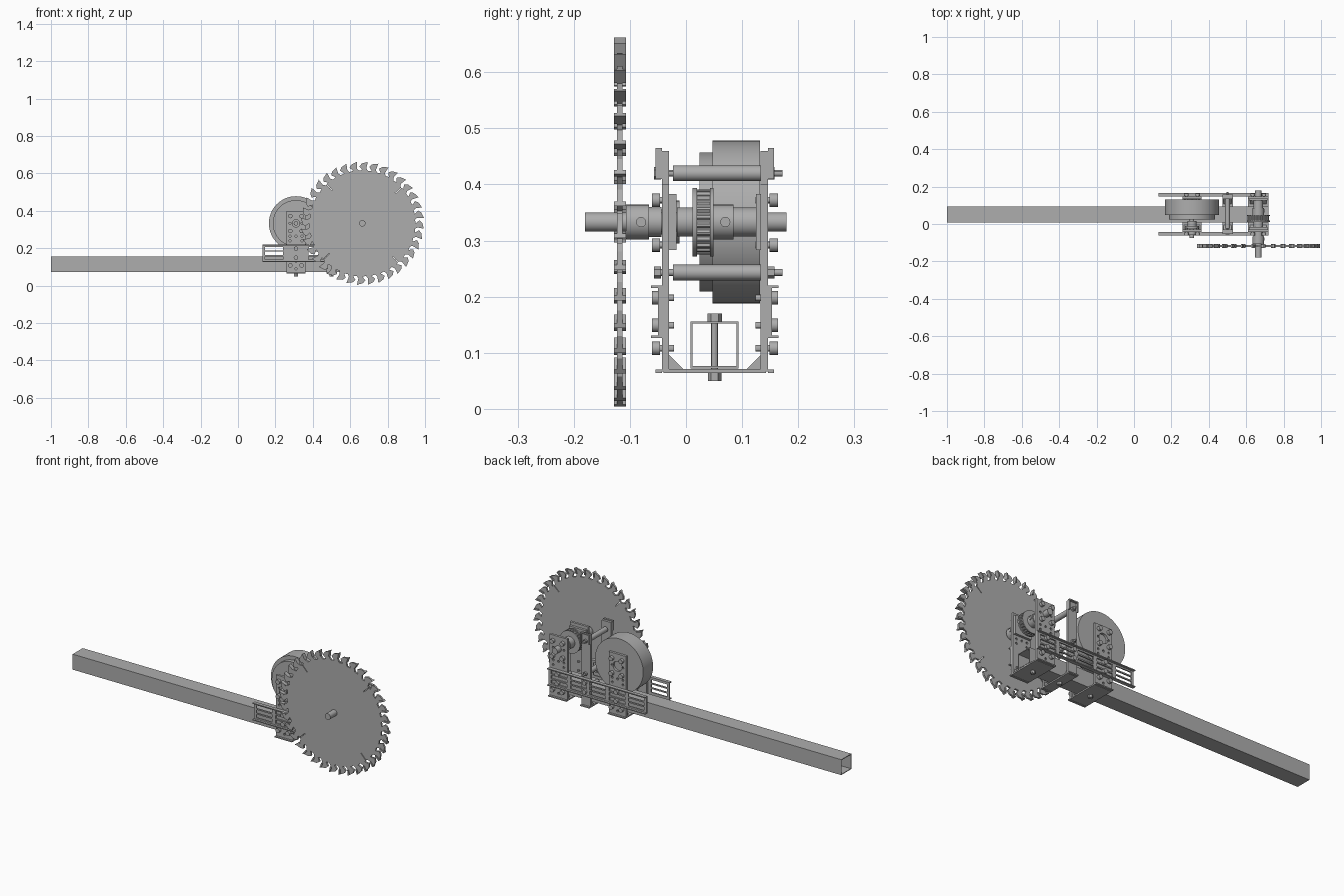
import bpy, bmesh, math
from mathutils import Matrix, Vector

if "Cube" in bpy.data.objects:
    bpy.data.objects.remove(bpy.data.objects["Cube"])

steel = bpy.data.materials.new("plain_grey")
steel.use_nodes = True
GREY = (0.42, 0.42, 0.42, 1)
steel.diffuse_color = GREY
steel.node_tree.nodes["Principled BSDF"].inputs["Base Color"].default_value = GREY
parts = []


def add(name, mesh):
    mesh.name = name
    mesh.materials.clear()
    mesh.materials.append(steel)
    ob = bpy.data.objects.new(name, mesh)
    bpy.context.collection.objects.link(ob)
    parts.append(ob)
    return ob


def box(name, x, y, z):
    """Box given by its (low, high) range on each axis."""
    bm = bmesh.new()
    size = [r[1] - r[0] for r in (x, y, z)]
    mid = Vector([(r[0] + r[1]) / 2 for r in (x, y, z)])
    bmesh.ops.create_cube(bm, size=1, matrix=Matrix.Translation(mid) @ Matrix.Diagonal((*size, 1)))
    me = bpy.data.meshes.new(name)
    bm.to_mesh(me)
    bm.free()
    return add(name, me)


def rod(name, centre, span, r, axis="Y", sides=32):
    """Cylinder; centre gives the two coordinates across the axis."""
    bm = bmesh.new()
    mid = (span[0] + span[1]) / 2
    if axis == "Y":
        loc, rot = (centre[0], mid, centre[1]), Matrix.Rotation(math.pi / 2, 4, "X")
    else:
        loc, rot = (centre[0], centre[1], mid), Matrix()
    bmesh.ops.create_cone(bm, cap_ends=True, segments=sides, radius1=r, radius2=r,
                          depth=span[1] - span[0], matrix=Matrix.Translation(loc) @ rot)
    me = bpy.data.meshes.new(name)
    bm.to_mesh(me)
    bm.free()
    return add(name, me)


def sheet(name, outlines, y0, y1):
    """Flat sheet in x and z; outlines after the first become holes."""
    cu = bpy.data.curves.new(name, "CURVE")
    cu.dimensions, cu.fill_mode, cu.extrude = "2D", "BOTH", (y1 - y0) / 2
    for pts in outlines:
        s = cu.splines.new("POLY")
        s.points.add(len(pts) - 1)
        for p, (x, z) in zip(s.points, pts):
            p.co = (x, z, 0, 1)
        s.use_cyclic_u = True
    tmp = bpy.data.objects.new(name, cu)
    bpy.context.collection.objects.link(tmp)
    bpy.context.view_layer.update()
    me = bpy.data.meshes.new_from_object(tmp.evaluated_get(bpy.context.evaluated_depsgraph_get()))
    bpy.data.objects.remove(tmp)
    me.transform(Matrix.Translation((0, (y0 + y1) / 2, 0)) @ Matrix.Rotation(math.pi / 2, 4, "X"))
    return add(name, me)


def rect(x0, x1, z0, z1):
    return [(x0, z0), (x1, z0), (x1, z1), (x0, z1)]


def ring(x, z, r, n=20):
    return [(x + r * math.cos(k * math.tau / n), z + r * math.sin(k * math.tau / n)) for k in range(n)]


MOTOR, MID, ARBOR, AXIS = 0.31, 0.5, 0.665, 0.333
BY, END = 0.051, 0.72

# Hollow square beam
for y in (0.008, 0.09):
    box("beam_side", (-1, END), (y, y + 0.004), (0.072, 0.156))
for z in (0.072, 0.152):
    box("beam_face", (-1, END), (0.012, 0.09), (z, z + 0.004))

# Saw blade with hooked teeth and four expansion slots
TEETH, R = 36, 0.33
outline = []
step = math.tau / TEETH


def polar(r, a):
    return (ARBOR + r * math.cos(a), AXIS + r * math.sin(a))


for k in range(TEETH):
    a = -k * step
    outline += [polar(R - 0.045, a), polar(R - 0.025, a + 0.3 * step), polar(R - 0.01, a + 0.05 * step),
                polar(R, a - 0.5 * step), polar(R - 0.035, a - 0.42 * step), polar(R - 0.048, a - 0.6 * step)]
    if k % 9 == 4:
        s = a - 0.75 * step
        outline += [polar(R - 0.047, s + 0.006), polar(R - 0.09, s + 0.008),
                    polar(R - 0.09, s - 0.008), polar(R - 0.047, s - 0.006)]
    tip = [polar(R, a - 0.5 * step), polar(R - 0.03, a - 0.43 * step),
           polar(R - 0.028, a - 0.3 * step), polar(R - 0.003, a - 0.36 * step)]
    sheet("tooth_tip", [tip], -0.128, -0.107)
sheet("saw_blade", [outline], -0.123, -0.113)

# Arbor shaft with collars, hubs and toothed pulley
rod("arbor_shaft", (ARBOR, AXIS), (-0.18, 0.179), 0.017)
for name, y0, y1, r in [("blade_collar", -0.107, -0.066, 0.031), ("front_spacer", -0.066, -0.044, 0.027),
                        ("pulley_hub", -0.016, 0.012, 0.026), ("pulley_front_flange", 0.012, 0.02, 0.061),
                        ("pulley_back_flange", 0.043, 0.049, 0.061), ("shaft_collar", 0.049, 0.085, 0.031),
                        ("back_spacer", 0.085, 0.127, 0.026)]:
    rod(name, (ARBOR, AXIS), (y0, y1), r)
gear = [polar(0.058 if (k // 2) % 2 else 0.054, k * math.tau / 96) for k in range(96)]
sheet("pulley_teeth", [gear], 0.02, 0.043)
for y in (-0.08, 0.07):
    screw = rod("set_screw", (0, 0), (0, 0.034), 0.009, "Z", 12)
    screw.data.transform(Matrix.Translation((ARBOR, y, AXIS)) @ Matrix.Rotation(math.pi / 2, 4, "Y"))

# Motor and its drive shaft
for name, y0, y1, r in [("motor_body", 0.047, 0.132, 0.145), ("motor_front", 0.024, 0.047, 0.124),
                        ("motor_shaft", -0.075, 0.024, 0.012), ("motor_pulley", -0.012, 0.015, 0.024),
                        ("motor_pulley_flange", -0.027, -0.012, 0.038), ("motor_nut", -0.058, -0.043, 0.022)]:
    rod(name, (MOTOR, AXIS), (y0, y1), r, "Y", 64)


def bolt(x, z, side):
    """Bolt head outside and nut inside of one side plate."""
    y = -0.043 if side < 0 else 0.146
    rod("bolt_head", (x, z), sorted((y + side * 0.003, y + side * 0.018)), 0.012, "Y", 16)
    rod("bolt_stem", (x, z), sorted((y - side * 0.022, y + side * 0.01)), 0.006, "Y", 12)


# Side plates, straps, gussets and bolts at each station
for x, half, top in ((MOTOR, 0.052, 0.4), (MID, 0.028, 0.46), (ARBOR, 0.055, 0.4)):
    wide = half > 0.04
    for side, y0, y1 in ((-1, -0.043, -0.03), (1, 0.133, 0.146)):
        holes = []
        if wide:
            holes = [ring(x, AXIS, 0.027)] if x == MOTOR and side > 0 else []
            holes += [ring(x + s * 0.032, z, 0.006, 10) for s in (-1, 1) for z in (0.24, 0.265, AXIS)]
            holes += [ring(x, z, 0.006, 10) for z in (0.09, 0.13, 0.265)]
        sheet("side_plate", [rect(x - half, x + half, 0.067, top)] + holes, y0, y1)
        out = y0 if side < 0 else y1
        lip = sorted((out, out + side * 0.011))
        box("bottom_lip", (x - half, x + half), lip, (0.064, 0.07))
        if wide:
            for s in (-1, 1):
                for z in (0.372, 0.292):
                    bolt(x + s * 0.03, z, side)
                bolt(x + s * 0.03, 0.108, side)
        else:
            box("top_lip", (x - half, x + half), lip, (0.459, 0.465))
            for s in (-1, 1):
                edge = sorted((x + s * half, x + s * (half - 0.006)))
                box("channel_lip", edge, lip, (0.41, 0.462))
        for z in (0.198, 0.149):
            bolt(x, z, side)
        inner = y1 if side < 0 else y0
        # Triangular corner gusset, drawn flat then turned to face along x
        g = sheet("gusset", [[(inner, 0.071), (inner - side * 0.025, 0.071), (inner, 0.096)]],
                  -half * 0.8, half * 0.8)
        g.data.transform(Matrix.Translation((x, 0, 0)) @ Matrix.Rotation(math.pi / 2, 4, "Z"))
    box("base_strap", (x - half, x + half), (-0.04, 0.143), (0.064, 0.071))
    rod("beam_bolt", (x, BY), (0.055, 0.165), 0.006, "Z", 12)
    rod("beam_bolt_head", (x, BY), (0.156, 0.17), 0.013, "Z", 6)
    rod("beam_bolt_nut", (x, BY), (0.05, 0.064), 0.012, "Z", 6)

# Bearing flanges inside the arbor plates
for y0, y1 in ((-0.03, -0.017), (0.125, 0.133)):
    sheet("bearing_flange", [rect(ARBOR - 0.05, ARBOR + 0.05, 0.283, 0.383)], y0, y1)

# Standoffs between the middle plates
for z in (0.42, 0.243):
    rod("standoff", (MID, z), (-0.023, 0.133), 0.014)
    rod("standoff_stud", (MID, z), (-0.056, 0.172), 0.006, "Y", 12)
    for y in (-0.057, 0.146):
        rod("standoff_nut", (MID, z), (y, y + 0.012), 0.011, "Y", 6)

# Slotted side rails with outward lips
slots = []
for k in range(5):
    x = 0.145 + k * 0.116
    slots += [rect(x, x + 0.095, z, z + 0.018) for z in (0.139, 0.164, 0.189)]
for side, y0, y1 in ((-1, -0.05, -0.043), (1, 0.146, 0.153)):
    sheet("side_rail", [rect(0.13, END, 0.126, 0.22)] + slots, y0, y1)
    out = sorted((y0, y0 - 0.012)) if side < 0 else (y1, y1 + 0.012)
    for z in (0.126, 0.215):
        box("rail_lip", (0.13, END), out, (z, z + 0.005))

# Smooth the round parts, keep edges sharp
bpy.ops.object.select_all(action="DESELECT")
for ob in parts:
    ob.select_set(True)
bpy.context.view_layer.objects.active = parts[0]
bpy.ops.object.shade_smooth_by_angle(angle=math.radians(30))
